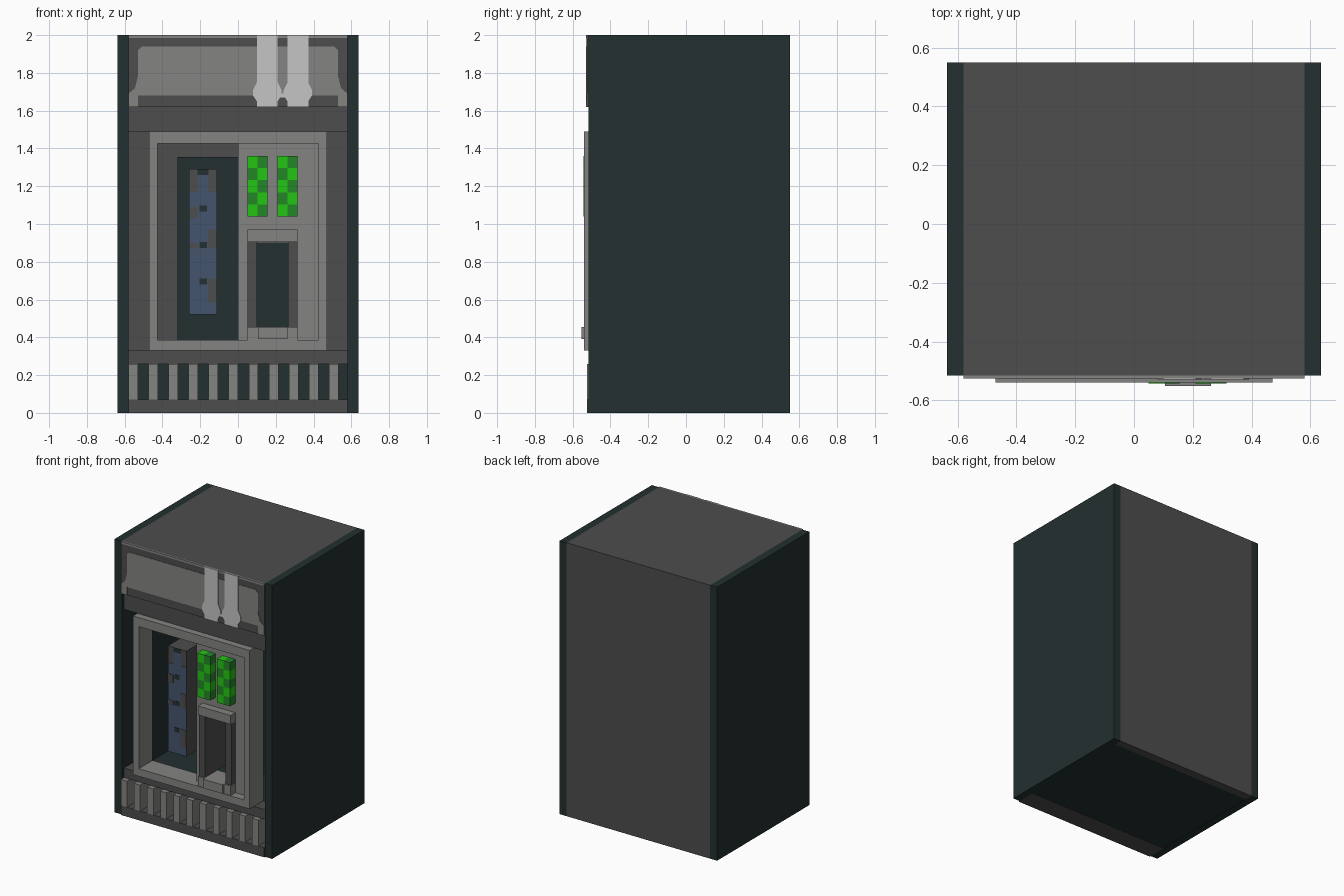
import bpy

old = bpy.data.objects.get("Cube")
if old:
    bpy.data.objects.remove(old)


def material(name, rgb):
    m = bpy.data.materials.new(name)
    m.use_nodes = True
    m.diffuse_color = (*rgb, 1)
    m.node_tree.nodes["Principled BSDF"].inputs["Base Color"].default_value = (*rgb, 1)
    return m


TEAL = material("dark teal", (0.017, 0.029, 0.029))
DARK = material("dark grey", (0.075, 0.075, 0.075))
LIGHT = material("light grey", (0.23, 0.235, 0.22))
PALE = material("pale grey", (0.56, 0.56, 0.56))
GREEN = material("bright green", (0.017, 0.56, 0.006))
MOSS = material("deep green", (0.017, 0.24, 0.02))
BLUE = material("slate blue", (0.06, 0.09, 0.155))


def mesh_object(name, verts, faces, mat):
    mesh = bpy.data.meshes.new(name)
    mesh.from_pydata(verts, [], faces)
    mesh.materials.append(mat)
    obj = bpy.data.objects.new(name, mesh)
    bpy.context.collection.objects.link(obj)
    return obj


def prism(name, outline, y0, y1, mat):
    """Extrude an x/z outline (counter-clockwise from the front) from y0 back to y1."""
    n = len(outline)
    verts = [(x, y, z) for y in (y0, y1) for x, z in outline]
    faces = [tuple(range(n)), tuple(reversed(range(n, 2 * n)))]
    faces += [((i + 1) % n, i, i + n, (i + 1) % n + n) for i in range(n)]
    return mesh_object(name, verts, faces, mat)


def box(name, x0, x1, y0, y1, z0, z1, mat):
    return prism(name, [(x0, z0), (x1, z0), (x1, z1), (x0, z1)], y0, y1, mat)


INNER = 0.58
BACK = -0.38   # rear of all front mouldings

# Cabinet shell
for side, s in (("left", 1), ("right", -1)):
    x0, x1 = sorted((s * INNER, s * 0.637))
    box(side + "_side_panel", x0, x1, -0.515, 0.55, 0, 2, TEAL)
box("back_panel", -INNER, INNER, 0.49, 0.55, 0, 2, DARK)
box("top_panel", -INNER, INNER, -0.515, 0.49, 1.94, 2, DARK)
box("floor_block", -INNER, INNER, BACK, 0.49, 0.002, 0.26, TEAL)
box("inner_cabinet", -0.32, 0.32, 0.1, 0.49, 0.26, 1.355, TEAL)

# Header sign, rails and plinth
box("sign_board", -INNER, INNER, -0.523, BACK, 1.62, 1.998, DARK)
box("sign_top_lip", -INNER, INNER, -0.526, -0.515, 1.985, 2, LIGHT)
box("upper_rail", -INNER, INNER, -0.49, BACK, 1.49, 1.62, DARK)
box("lower_rail", -INNER, INNER, -0.49, BACK, 0.26, 0.33, DARK)
box("plinth", -INNER, INNER, -0.525, BACK, 0, 0.07, DARK)

# Sign artwork as thin plates
half = [(0.53, 1.68), (0.53, 1.62), (0.58, 1.62), (0.58, 1.69), (0.545, 1.72),
        (0.53, 1.78), (0.53, 1.92), (0.51, 1.94)]
prism("sign_field", half + [(-x, z) for x, z in reversed(half)], -0.526, -0.522, LIGHT)
bottle = [(0.055, 1.62), (0.055, 1.65), (0.075, 1.68), (0.075, 1.71), (0.055, 1.75), (0.055, 2)]
for i, cx in enumerate((0.155, 0.317)):
    outline = [(cx + x, z) for x, z in bottle] + [(cx - x, z) for x, z in reversed(bottle)]
    prism(f"sign_bottle_{i + 1}", outline, -0.53, -0.524, PALE)
box("sign_bottle_link", 0.21, 0.26, -0.53, -0.524, 1.67, 1.69, PALE)

# Vent slats
for i in range(11):
    x = -INNER + i * 0.1062
    box(f"vent_slat_{i + 1}", x, x + 0.05, -0.525, BACK, 0.07, 0.26, LIGHT)

# Front frame
for side, s in (("left", 1), ("right", -1)):
    x0, x1 = sorted((s * 0.425, s * 0.472))
    box(side + "_frame_bar", x0, x1, -0.54, BACK, 0.33, 1.49, LIGHT)
box("top_frame_bar", -0.425, 0.425, -0.54, BACK, 1.425, 1.49, LIGHT)
box("bottom_frame_bar", -0.425, 0.425, -0.54, BACK, 0.33, 0.385, LIGHT)

# Control panel around the delivery slot
PANEL = -0.48
box("panel_upper", 0, 0.425, PANEL, BACK, 0.9, 1.425, LIGHT)
box("panel_inner_post", 0, 0.05, PANEL, BACK, 0.385, 0.9, LIGHT)
box("panel_outer_post", 0.315, 0.425, PANEL, BACK, 0.385, 0.9, LIGHT)

# Delivery slot
box("slot_header", 0.05, 0.315, -0.535, BACK, 0.905, 0.97, LIGHT)
box("slot_sill", 0.05, 0.315, -0.535, BACK, 0.385, 0.455, LIGHT)
box("slot_tray_lip", 0.105, 0.262, -0.552, -0.535, 0.39, 0.455, LIGHT)
box("slot_inner_jamb", 0.05, 0.1, -0.525, -0.2, 0.455, 0.905, DARK)
box("slot_outer_jamb", 0.265, 0.315, -0.525, -0.2, 0.455, 0.905, DARK)
box("slot_back", 0.1, 0.265, -0.2, -0.18, 0.455, 0.905, TEAL)

# Checkered button columns
CELL, ROW = 0.0525, 0.064
for b, start in enumerate((0.05, 0.21)):
    for r in range(5):
        for c in range(2):
            x, z = start + c * CELL, 1.36 - (r + 1) * ROW
            mat = MOSS if (r + c) % 2 else GREEN
            box(f"button_{b + 1}_{r + 1}_{c + 1}", x, x + CELL, -0.542, PANEL, z, z + ROW, mat)

# Product rack seen through the opening
FRONT = -0.437
box("product_rack", -0.26, -0.11, FRONT, -0.3, 0.52, 1.29, DARK)
box("rack_bottles", -0.26, -0.11, FRONT - 0.003, FRONT, 0.52, 1.17, BLUE)
box("rack_bottle_top", -0.215, -0.155, FRONT - 0.003, FRONT, 1.17, 1.26, BLUE)
box("rack_top_gap", -0.215, -0.155, FRONT - 0.003, FRONT, 1.26, 1.29, TEAL)
for i in range(3):
    z = 1.065 - i * 0.193
    box(f"rack_gap_{i + 1}", -0.205, -0.165, FRONT - 0.006, FRONT - 0.002, z, z + 0.032, TEAL)
patches = [(-0.26, 1.03, 1.09), (-0.155, 0.87, 0.97), (-0.26, 0.87, 0.9), (-0.155, 0.585, 0.71)]
for i, (x, z0, z1) in enumerate(patches):
    box(f"rack_patch_{i + 1}", x, x + 0.045, FRONT - 0.006, FRONT - 0.002, z0, z1, DARK)
